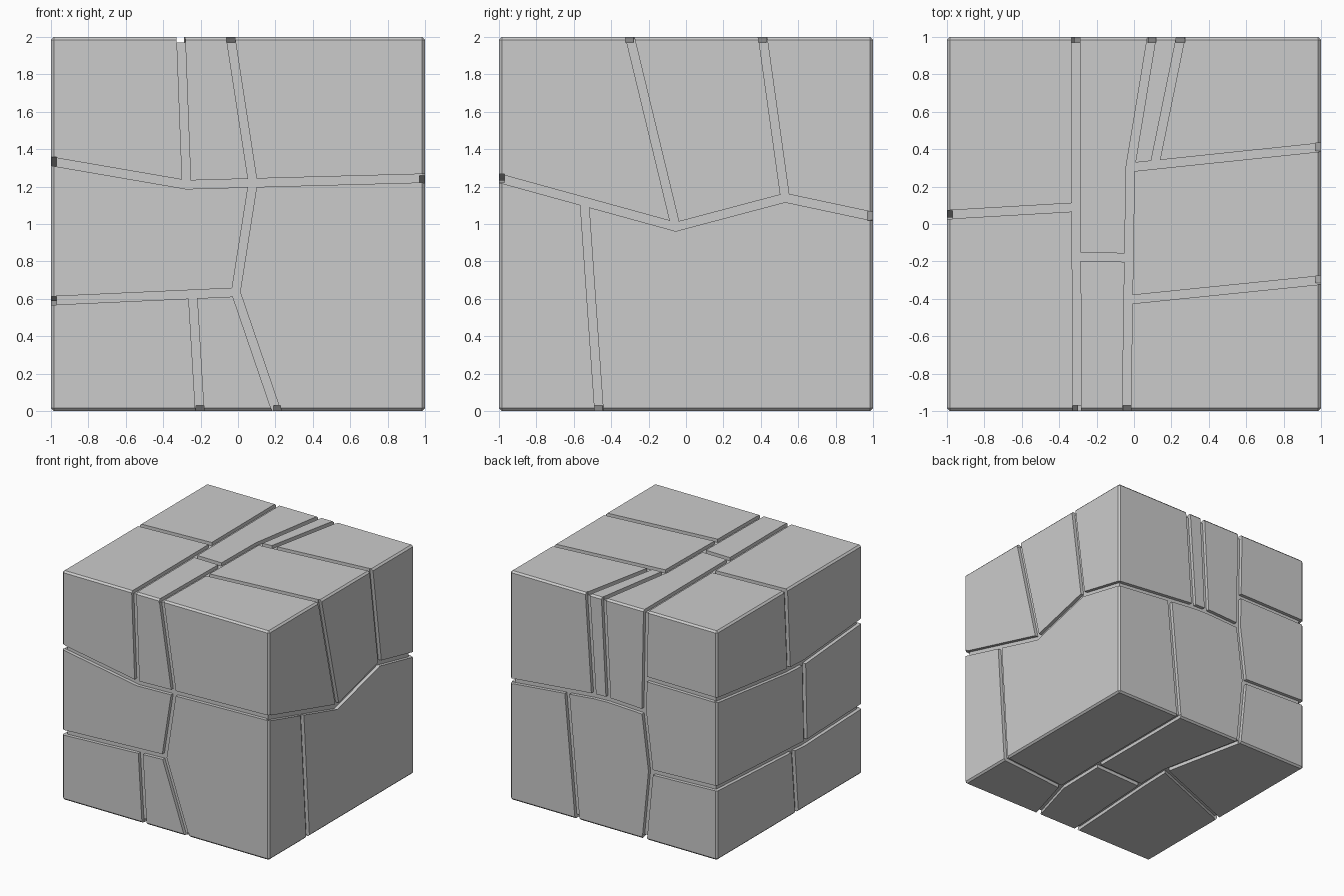
import bpy, bmesh
from mathutils import Vector

if "Cube" in bpy.data.objects:
    bpy.data.objects.remove(bpy.data.objects["Cube"])

HALF_GAP, DEPTH, CHAMFER = 0.0225, 0.03, 0.015

# axis and position of each side of the cube
SIDES = {"left": (0, -1), "right": (0, 1), "front": (1, -1),
         "back": (1, 1), "bottom": (2, 0), "top": (2, 2)}

# where cracks cross the cube's edges, shared by both neighbouring sides
RIM = {
    "front left": (.59, 1.335), "front right": (1.245,),
    "back left": (.63, 1.4), "back right": (1.04,),
    "top front": (-.305, -.04), "top back": (-.312, .095, .25),
    "top left": (.05,), "top right": (-.3, .41),
    "bottom front": (-.205, .205), "bottom back": (-.3, .35),
    "bottom left": (-.1,), "bottom right": (-.465,),
}


def rim_point(side, label):
    """Point on the shared edge with a neighbour, e.g. 'left 1' on the front."""
    other, index = label.split()
    values = RIM.get(f"{side} {other}") or RIM[f"{other} {side}"]
    p = [values[int(index)]] * 3
    p[SIDES[other][0]] = SIDES[other][1]
    return Vector([p[k] for k in range(3) if k != SIDES[side][0]])


def to_3d(side, q, depth):
    """Side coordinates to space; depth is measured inwards from the side."""
    axis, pos = SIDES[side]
    p = list(q)
    p.insert(axis, pos - depth if pos > 0 else pos + depth)
    return p


def crack(bm, side, *path):
    """Solid mitred cutter along a path of joints and edge crossings."""
    p = [rim_point(side, q) if isinstance(q, str) else Vector(q) for q in path]
    # run past the cube's edge where the crack carries on round the corner
    for end, nxt in ((0, 1), (-1, -2)):
        if isinstance(path[end], str):
            p[end] = p[end] + (p[end] - p[nxt]).normalized() * .08
    normals = [(b - a).orthogonal().normalized() for a, b in zip(p, p[1:])]
    rings = []
    for q, na, nb in zip(p, normals[:1] + normals, normals + normals[-1:]):
        mitre = (na + nb).normalized()
        off = mitre * (HALF_GAP / mitre.dot(na))
        corners = ((q + off, DEPTH), (q - off, DEPTH), (q - off, -.06), (q + off, -.06))
        rings.append([bm.verts.new(to_3d(side, c, d)) for c, d in corners])
    for a, b in zip(rings, rings[1:]):
        for k in range(4):
            bm.faces.new((a[k], a[k - 1], b[k - 1], b[k]))
    bm.faces.new(rings[0])
    bm.faces.new(rings[-1])


def cracks(bm, side, *paths):
    for path in paths:
        crack(bm, side, *path)


def make_object(name, bm):
    bmesh.ops.recalc_face_normals(bm, faces=bm.faces[:])
    mesh = bpy.data.meshes.new(name)
    bm.to_mesh(mesh)
    bm.free()
    ob = bpy.data.objects.new(name, mesh)
    bpy.context.collection.objects.link(ob)
    return ob


# chamfered cube
bm = bmesh.new()
bmesh.ops.create_cube(bm, size=2)
bmesh.ops.translate(bm, verts=bm.verts, vec=(0, 0, 1))
bmesh.ops.bevel(bm, geom=bm.edges[:], offset=CHAMFER, segments=1, affect='EDGES')
block = make_object("stone_block", bm)

# crack channels: joints a, b, c... of each side, then the paths between them
bm = bmesh.new()
a, b, c, d = (-.275, 1.21), (.08, 1.22), (-.012, .635), (-.242, .62)
cracks(bm, "front", ("left 1", a, b, "right 0"), ("top 0", a),
       ("top 1", b, c, "bottom 1"), ("left 0", c), (d, "bottom 0"))

a, b, c, d, e = (.19, 1.12), (.05, 1.125), (-.295, 1.11), (-.36, .605), (.45, 1.09)
cracks(bm, "back", ("right 0", a, b, c), ("top 2", a), ("top 1", b),
       ("top 0", c, d, "bottom 0"), (e, "bottom 1"), ((-.31, 1.405), "left 1"),
       (d, "left 0"))

a, b, c = (-.055, .985), (.53, 1.14), (-.543, 1.115)
cracks(bm, "right", ("front 0", a, b, "back 0"), ("top 0", a), ("top 1", b),
       (c, "bottom 0"))

a, b, c, d = (.01, 1.285), (-.2, 1.275), (-.05, .575), (-.22, .565)
cracks(bm, "left", ("back 1", a, b, "front 1"), ("top 0", a), (b, d),
       ("back 0", c, d, "front 0"), (c, "bottom 0"))

a, b, c, d, e = (-.305, -.175), (-.03, -.18), (-.02, .303), (.11, .315), (-.03, -.405)
cracks(bm, "top", ("back 0", "front 0"), ("left 0", (-.31, .09)), (a, b),
       ("front 1", c, "back 1"), ("back 2", d), (c, "right 1"), (e, "right 0"))

a, b, c, d = (.34, -.53), (.35, -.06), (-.15, -.08), (-.14, .24)
cracks(bm, "bottom", ("front 1", a, b, "back 1"), (a, "right 0"), (b, c),
       ("front 0", c, d, "back 0"), (d, "left 0"))
cutter = make_object("crack_cutter", bm)
cutter.hide_render = True

mod = block.modifiers.new("cracks", 'BOOLEAN')
mod.operation = 'DIFFERENCE'
mod.solver = 'EXACT'
mod.use_self = True
mod.object = cutter
bpy.context.view_layer.objects.active = block
bpy.ops.object.modifier_apply(modifier=mod.name)
bpy.data.objects.remove(cutter)
